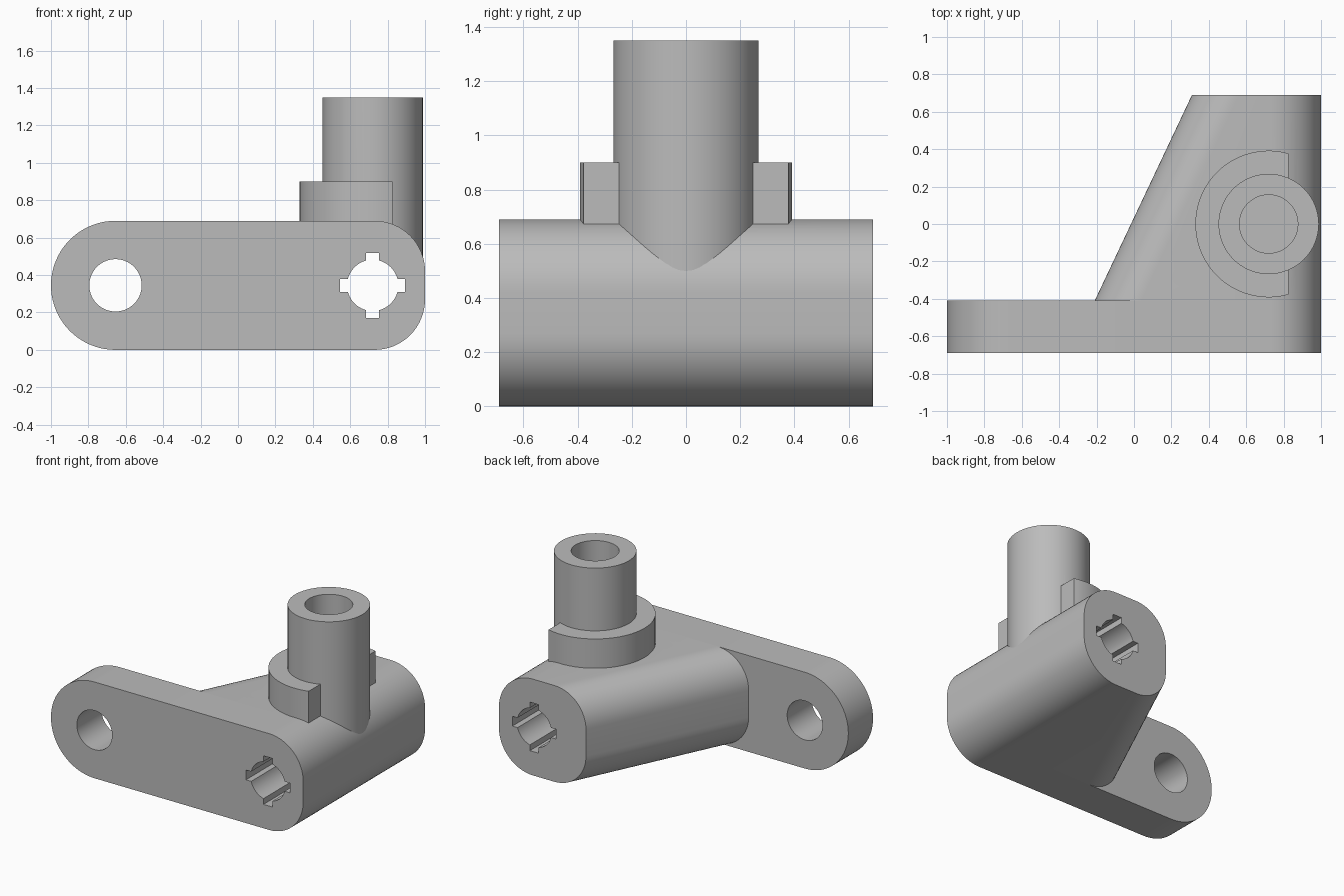
import bpy, bmesh
from math import sin, cos, asin, acos, radians, degrees
from mathutils import Vector

if "Cube" in bpy.data.objects:
    bpy.data.objects.remove(bpy.data.objects["Cube"], do_unlink=True)

grey = bpy.data.materials.new("grey plastic")
grey.use_nodes = True
grey.diffuse_color = (0.5, 0.5, 0.5, 1)
grey.node_tree.nodes["Principled BSDF"].inputs["Base Color"].default_value = (0.5, 0.5, 0.5, 1)

H = 0.69            # thickness of arm and hub
MID = H / 2
FRONT, ARM_BACK, BACK = -0.69, -0.41, 0.69
POST_X = 0.72


def arc(cx, cy, r, a, b, n=16):
    """Points along an arc, angles in degrees."""
    angles = [radians(a + (b - a) * i / n) for i in range(n + 1)]
    return [(cx + r * cos(t), cy + r * sin(t)) for t in angles]


def circle(cx, cy, r, n=64):
    return arc(cx, cy, r, 0, 360, n)[:-1]


def prism(name, profile, lo, hi, axis="Y", end_profile=None):
    """Extrude a profile along Y or Z, optionally lofting to a second profile."""
    def place(p, h):
        return Vector((p[0], h, p[1])) if axis == "Y" else Vector((p[0], p[1], h))
    bm = bmesh.new()
    a = [bm.verts.new(place(p, lo)) for p in profile]
    b = [bm.verts.new(place(p, hi)) for p in end_profile or profile]
    bm.faces.new(a)
    bm.faces.new(b)
    for i in range(len(a)):
        j = (i + 1) % len(a)
        bm.faces.new((a[i], a[j], b[j], b[i]))
    bmesh.ops.recalc_face_normals(bm, faces=bm.faces)
    mesh = bpy.data.meshes.new(name)
    bm.to_mesh(mesh)
    bm.free()
    mesh.materials.append(grey)
    ob = bpy.data.objects.new(name, mesh)
    bpy.context.collection.objects.link(ob)
    return ob


def cut(ob, *cutters):
    for c in cutters:
        mod = ob.modifiers.new(c.name, "BOOLEAN")
        mod.operation = "DIFFERENCE"
        mod.solver = "EXACT"
        mod.object = c
        c.hide_render = True
        c.hide_viewport = False
        c.display_type = "WIRE"


def smooth(ob):
    """Apply the cuts, then smooth the curved walls."""
    bpy.ops.object.select_all(action="DESELECT")
    bpy.context.view_layer.objects.active = ob
    ob.select_set(True)
    for mod in list(ob.modifiers):
        bpy.ops.object.modifier_apply(modifier=mod.name)
    bpy.ops.object.shade_smooth_by_angle(angle=radians(30))


# Rounded right side shared by the arm and the hub
R = 0.27
right_side = arc(1 - R, R, R, -90, 0) + arc(1 - R, H - R, R, 0, 90)


def hub_section(left, r=0.25):
    return right_side + arc(left + r, H - r, r, 90, 180) + arc(left + r, r, r, 180, 270)


# Cutters: pin hole, keyed hole with four slots, post bore
pin_hole = prism("pin_hole_cutter", circle(-0.655, MID, 0.14), -1, 1)
bore, slot, half = 0.137, 0.174, 0.035
a0 = degrees(asin(half / bore))
quarter = [(slot, -half), (slot, half)] + arc(0, 0, bore, a0, 90 - a0, 12)
keyed = []
for k in range(4):
    c, s = cos(radians(90 * k)), sin(radians(90 * k))
    keyed += [(POST_X + x * c - y * s, MID + x * s + y * c) for x, y in quarter]
keyed_hole = prism("keyed_hole_cutter", keyed, -1, 1)
post_bore = prism("post_bore_cutter", circle(POST_X, 0, 0.156), 0.6, 1.5, "Z")

# Flat arm across the front
arm = prism("arm", right_side + arc(-1 + MID, MID, MID, 90, 270, 40), FRONT, ARM_BACK)
cut(arm, pin_hole, keyed_hole)

# Hub with a slanted left side, tapering to the back
hub = prism("hub", hub_section(-0.21), ARM_BACK, BACK, end_profile=hub_section(0.31))
cut(hub, keyed_hole, post_bore)

# Hollow upright post
post = prism("post", circle(POST_X, 0, 0.268), 0.45, 1.35, "Z")
cut(post, keyed_hole, post_bore)

# Open collar around the post, ending flat on the right
chord, r_out, r_in = 0.105, 0.392, 0.25
ao, ai = degrees(acos(chord / r_out)), degrees(acos(chord / r_in))
collar = prism("collar", arc(POST_X, 0, r_out, ao, 360 - ao, 48)
               + arc(POST_X, 0, r_in, 360 - ai, ai, 48), 0.67, 0.9, "Z")

for part in (arm, hub, post, collar):
    smooth(part)
for cutter in (pin_hole, keyed_hole, post_bore):
    bpy.data.objects.remove(cutter, do_unlink=True)
